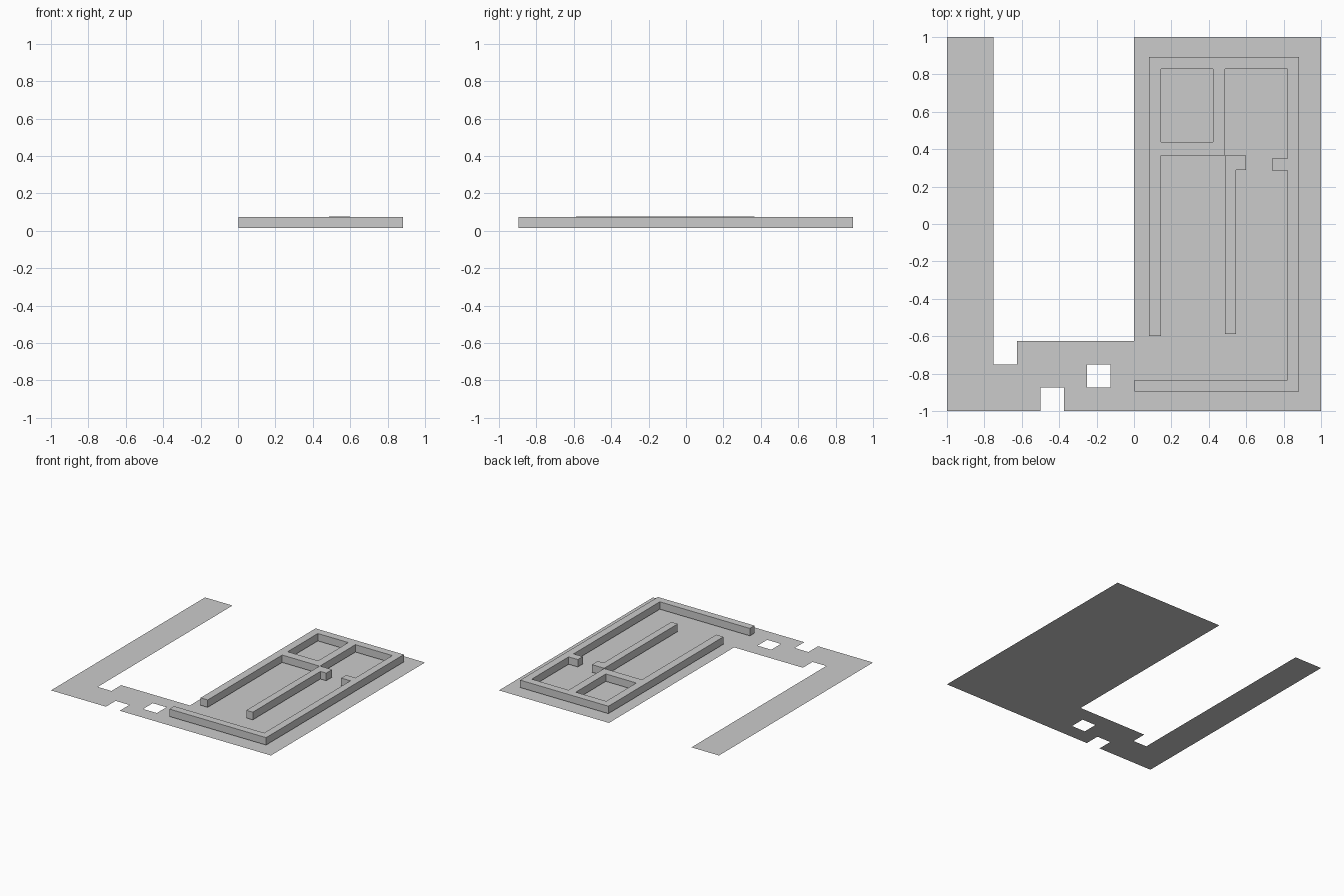
import bpy, bmesh

if "Cube" in bpy.data.objects:
    bpy.data.objects.remove(bpy.data.objects["Cube"])

WALL_BASE, WALL_TOP = 0.014, 0.075


def finish(bm, name):
    mesh = bpy.data.meshes.new(name)
    bm.to_mesh(mesh)
    bm.free()
    obj = bpy.data.objects.new(name, mesh)
    bpy.context.collection.objects.link(obj)
    return obj


def extruded_plan(name, loops, z0, z1):
    """Fill closed plan outlines (inner loops become holes) and raise them."""
    bm = bmesh.new()
    edges = []
    for loop in loops:
        vs = [bm.verts.new((x, y, z0)) for x, y in loop]
        edges += [bm.edges.new((a, b)) for a, b in zip(vs, vs[1:] + vs[:1])]
    bmesh.ops.triangle_fill(bm, edges=edges, use_beauty=True, use_dissolve=False)
    res = bmesh.ops.extrude_face_region(bm, geom=bm.faces[:], use_keep_orig=True)
    top = [g for g in res["geom"] if isinstance(g, bmesh.types.BMVert)]
    bmesh.ops.translate(bm, verts=top, vec=(0, 0, z1 - z0))
    bmesh.ops.recalc_face_normals(bm, faces=bm.faces[:])
    return finish(bm, name)


# Floor: a 16 x 16 tile grid with the unused tiles removed
def has_tile(x, y):
    if x > 0 or x < -0.75:
        return not (x < -1 or y < -1)
    if y > -0.625:
        return False
    if x < -0.625 and y > -0.75:
        return False                                   # notch beside the strip
    if -0.5 < x < -0.375 and y < -0.875:
        return False                                   # notch in the front edge
    if -0.25 < x < -0.125 and -0.875 < y < -0.75:
        return False                                   # square opening
    return True


bm = bmesh.new()
bmesh.ops.create_grid(bm, x_segments=16, y_segments=16, size=1)
gone = [f for f in bm.faces if not has_tile(*f.calc_center_median().xy)]
bmesh.ops.delete(bm, geom=gone, context="FACES")
finish(bm, "floor")

# Outer wall with the door stub and the small corner room
outer = [(.08, -.60), (.145, -.60), (.145, .366), (.487, .366), (.487, .829),
         (.822, .829), (.822, .35), (.738, .35), (.738, .286), (.822, .286),
         (.822, -.834), (.003, -.834), (.003, -.895), (.882, -.895),
         (.882, .893), (.08, .893)]
room = [(.145, .438), (.422, .438), (.422, .829), (.145, .829)]
extruded_plan("outer_walls", [outer, room], WALL_BASE, WALL_TOP)

# Long partition with its short door return
partition = [(.487, -.588), (.546, -.588), (.546, .29), (.599, .29),
             (.599, .366), (.487, .366)]
extruded_plan("inner_partition", [partition], WALL_BASE, WALL_TOP + 0.002)
